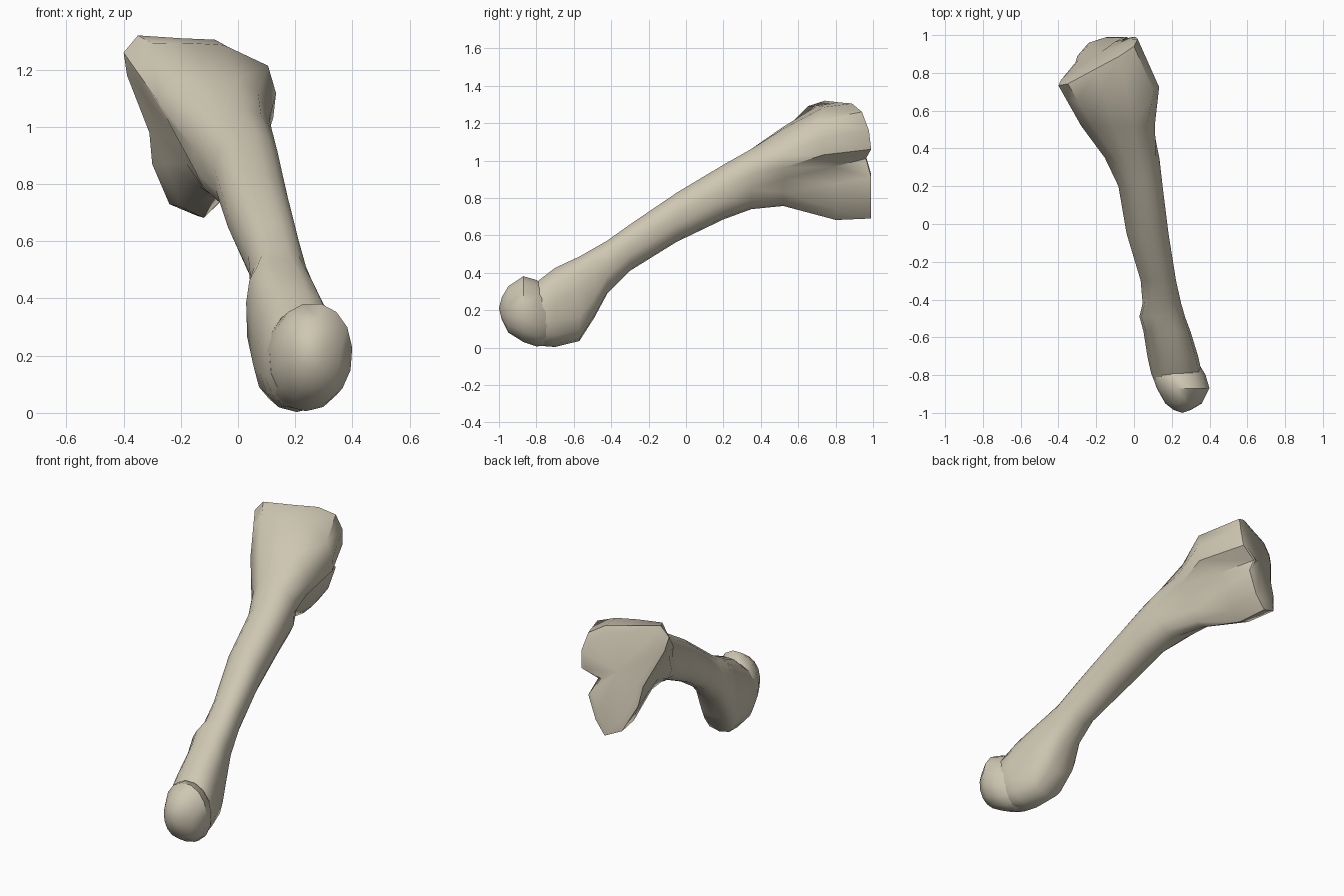
import bpy, bmesh, math
from mathutils import Vector

cube = bpy.data.objects.get("Cube")
if cube:
    bpy.data.objects.remove(cube)

N = 15  # points around every cross-section

bone = bpy.data.materials.new("bone beige")
bone.use_nodes = True
colour = (0.62, 0.57, 0.45, 1)
bone.diffuse_color = colour
bone.node_tree.nodes["Principled BSDF"].inputs["Base Color"].default_value = colour


def oval(y, x0, x1, z0, z1, power=0.87):
    """Oval at depth y filling the given extents; a lower power is boxier."""
    ring = []
    for i in range(N):
        a = math.radians(150) - i * math.tau / N
        c, s = (math.copysign(abs(t) ** power, t) for t in (math.cos(a), math.sin(a)))
        ring.append(Vector(((x0 + x1) / 2 + c * (x1 - x0) / 2, y,
                            (z0 + z1) / 2 + s * (z1 - z0) / 2)))
    return ring


def loft(name, rings, end_push):
    """Skin the rings and close both ends with a fan; push the last centre out."""
    bm = bmesh.new()
    rows = [[bm.verts.new(p) for p in ring] for ring in rings]
    for a, b in zip(rows, rows[1:]):
        for i in range(N):
            j = (i + 1) % N
            bm.faces.new((a[i], a[j], b[j], b[i]))
    for row, push in ((rows[0], 0), (rows[-1], end_push)):
        centre = sum((v.co for v in row), Vector()) / N
        tip = bm.verts.new(centre + Vector((0, push, 0)))
        for i in range(N):
            bm.faces.new((row[i], row[(i + 1) % N], tip))
    bmesh.ops.recalc_face_normals(bm, faces=bm.faces)
    mesh = bpy.data.meshes.new(name)
    bm.to_mesh(mesh)
    bm.free()
    mesh.materials.append(bone)
    obj = bpy.data.objects.new(name, mesh)
    bpy.context.collection.objects.link(obj)
    bpy.ops.object.select_all(action="DESELECT")
    obj.select_set(True)
    bpy.context.view_layer.objects.active = obj
    bpy.ops.object.shade_smooth_by_angle(angle=math.radians(45))


# Shaft: boxy block with a rear heel at the low end, slim in the middle
shaft = [oval(*row) for row in (
    (-.84, .11, .34, .05, .33),
    (-.79, .09, .36, .01, .36),
    (-.70, .07, .34, .003, .43),
    (-.57, .05, .30, .035, .49, .7),
    (-.49, .028, .27, .16, .535, .7),
    (-.42, .045, .25, .29, .575),
    (-.30, .035, .223, .41, .66),
    (-.05, -.04, .183, .565, .83),
    (.20, -.083, .152, .685, .98),
    (.35, -.155, .135, .74, 1.065),
)]

# Neck where the shaft flares into the wide head
neck = [Vector((x, .52, z)) for x, z in (
    (-.28, 1.09), (-.22, 1.16), (-.11, 1.18), (0, 1.17), (.07, 1.12),
    (.11, 1.03), (.10, .96), (.04, .90), (.01, .83), (-.03, .775),
    (-.08, .757), (-.135, .79), (-.18, .87), (-.20, .95), (-.25, 1.03))]

# Heart-shaped rim of the slanted end face
rim = [Vector((x, min(.99, .73 + .52 * (x + .4) + .27 * (1.27 - z)), z)) for x, z in (
    (-.40, 1.26), (-.35, 1.32), (-.20, 1.31), (-.08, 1.305), (0, 1.26),
    (.02, 1.16), (.01, 1.06), (-.09, 1.01), (-.035, .91), (-.085, .77),
    (-.145, .69), (-.24, .73), (-.30, .87), (-.31, .98), (-.388, 1.18))]

# Bulging ring between neck and rim: raised top, side knob, deep lower lobe
bulge = [a.lerp(b, .6) for a, b in zip(neck, rim)]
for i in (1, 2, 3):
    bulge[i].z += .035
for i in (4, 5, 6):
    bulge[i] += Vector((.077, -.07, .01))
bulge[7] += Vector((.05, 0, 0))
for i in (9, 10, 11):
    bulge[i].z -= .035

# Softened inner edge of the end face
middle = sum(rim, Vector()) / N
face = [p.lerp(middle, .15) + Vector((0, .012, 0)) for p in rim]

loft("shaft_and_head", shaft + [neck, bulge, rim, face], 0)

# Rounded knuckle capping the low end, flush below with a small lip on top
knuckle = [oval(*row, power=0.95) for row in (
    (-.66, .12, .29, .07, .28),
    (-.75, .10, .35, .01, .33),
    (-.80, .095, .38, .006, .365),
    (-.87, .12, .40, .03, .385),
    (-.95, .165, .36, .08, .33),
    (-.985, .21, .30, .15, .27),
)]
loft("knuckle", knuckle, -.015)
